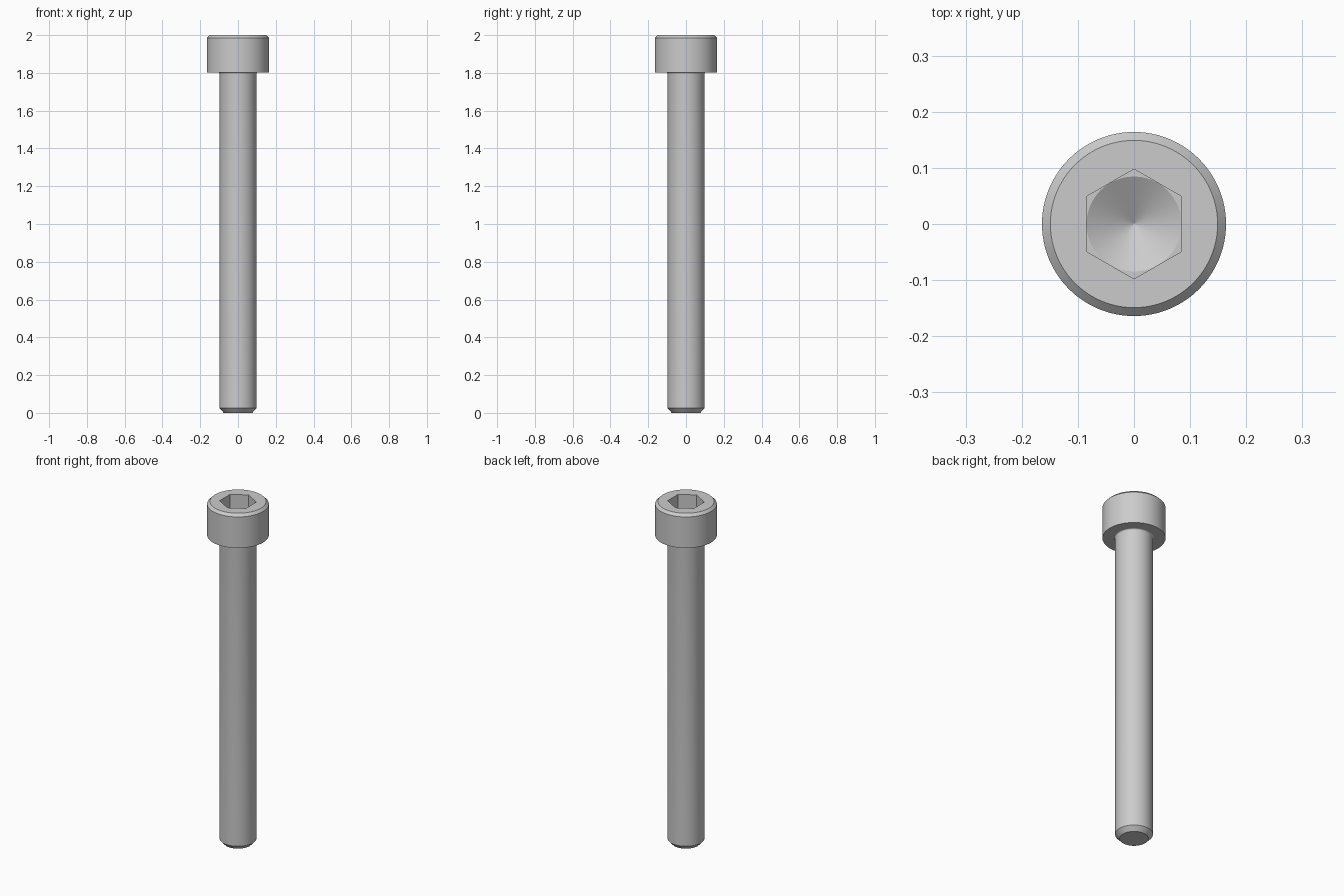
import bpy
import bmesh
from math import sin, cos, pi, radians

cube = bpy.data.objects.get("Cube")
if cube:
    bpy.data.objects.remove(cube, do_unlink=True)

SIDES = 96                  # multiple of 12, so the hexagon corners are exact
SHANK_R, HEAD_R = 0.0984, 0.164
HEAD_Z, TOP_Z = 1.803, 2.0
FILLET = 0.008
SOCKET_R, FLOOR_Z = 0.0847, 1.902   # half the width across flats, socket floor


def round_ring(bm, r, z):
    angles = [2 * pi * i / SIDES for i in range(SIDES)]
    return [bm.verts.new((r * cos(a), r * sin(a), z)) for a in angles]


def hex_ring(bm, apothem, z):
    ring = []
    for i in range(SIDES):
        a = 2 * pi * i / SIDES
        step = SIDES // 6
        local = ((i + step // 2) % step - step // 2) * 2 * pi / SIDES
        r = apothem / cos(local)
        ring.append(bm.verts.new((r * cos(a), r * sin(a), z)))
    return ring


def skin(bm, rings):
    for low, high in zip(rings, rings[1:]):
        for i in range(SIDES):
            j = (i + 1) % SIDES
            bm.faces.new((low[i], low[j], high[j], high[i]))
    bm.faces.new(rings[0][::-1])
    bm.faces.new(rings[-1])


# Outer profile: chamfered tip, shank, fillet under the head, chamfered head
profile = [(0.075, 0), (SHANK_R, 0.025)]
for k in range(9):
    t = k / 8 * pi / 2
    profile.append((SHANK_R + FILLET * (1 - cos(t)),
                    HEAD_Z - FILLET * (1 - sin(t))))
profile += [(SHANK_R + FILLET + 0.002, HEAD_Z), (HEAD_R, HEAD_Z),
            (HEAD_R, TOP_Z - 0.015), (HEAD_R - 0.015, TOP_Z)]

bm = bmesh.new()
rings = [round_ring(bm, r, z) for r, z in profile]

# Hexagonal socket with a drilled conical bottom
rings += [hex_ring(bm, SOCKET_R, TOP_Z), hex_ring(bm, SOCKET_R, FLOOR_Z),
          round_ring(bm, SOCKET_R - 0.0002, FLOOR_Z),
          round_ring(bm, 0.0008, FLOOR_Z - 0.049)]
skin(bm, rings)
bmesh.ops.recalc_face_normals(bm, faces=bm.faces)

mesh = bpy.data.meshes.new("socket_head_bolt")
bm.to_mesh(mesh)
bm.free()
bolt = bpy.data.objects.new("socket_head_bolt", mesh)
bpy.context.collection.objects.link(bolt)

# Plain grey metal
steel = bpy.data.materials.new("light_grey_steel")
steel.use_nodes = True
grey = (0.6, 0.6, 0.6, 1)
steel.diffuse_color = grey
for node in steel.node_tree.nodes:
    if node.type == 'BSDF_PRINCIPLED':
        node.inputs["Base Color"].default_value = grey
mesh.materials.append(steel)

# Smooth round walls, crisp chamfers and socket
for ob in bpy.context.selected_objects:
    ob.select_set(False)
bolt.select_set(True)
bpy.context.view_layer.objects.active = bolt
bpy.ops.object.shade_smooth_by_angle(angle=radians(20))
